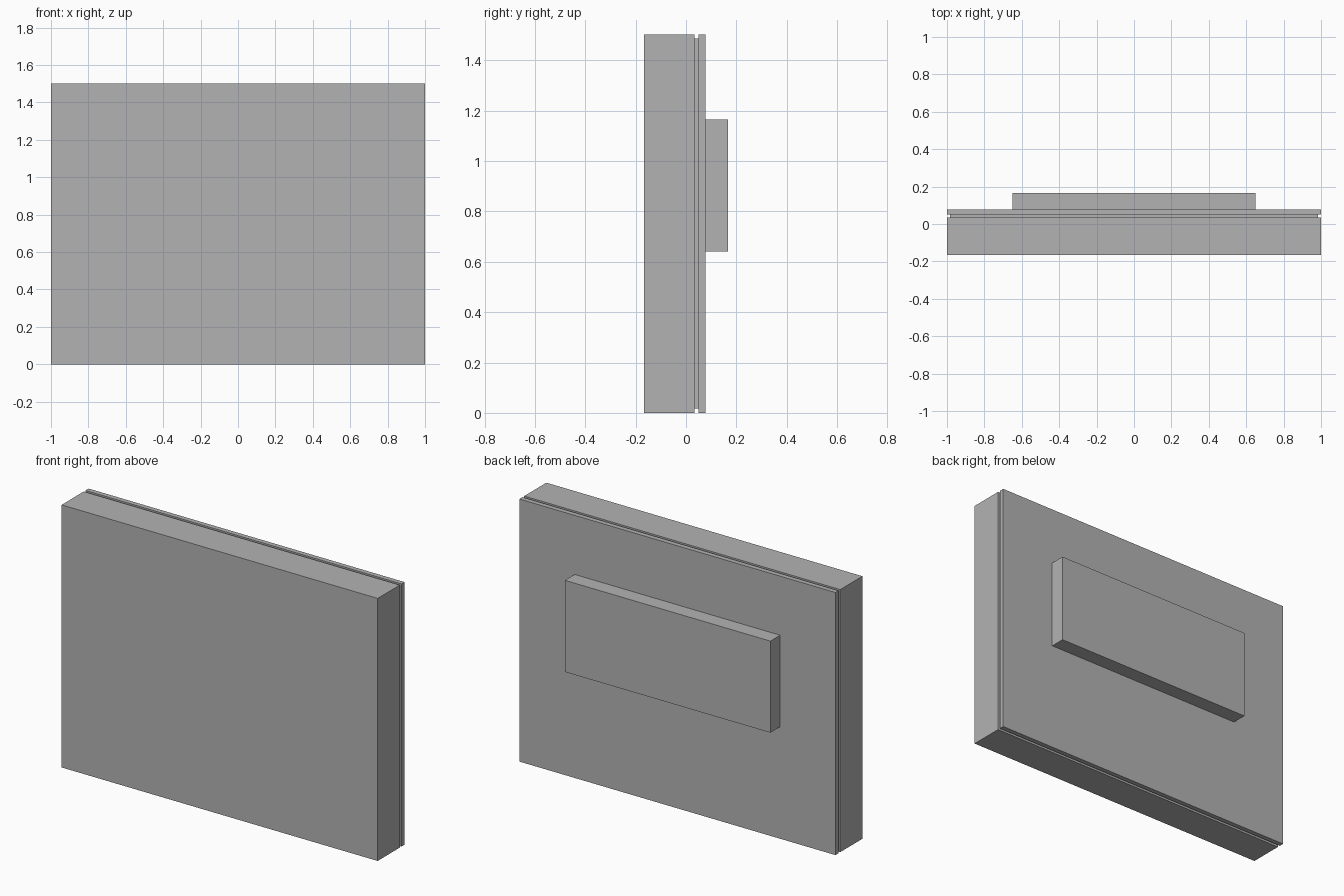
import bpy
import bmesh
from mathutils import Matrix, Vector

if "Cube" in bpy.data.objects:
    bpy.data.objects.remove(bpy.data.objects["Cube"])

grey = bpy.data.materials.new("plain grey")
grey.diffuse_color = (0.45, 0.45, 0.45, 1)
grey.use_nodes = True
grey.node_tree.nodes["Principled BSDF"].inputs["Base Color"].default_value = grey.diffuse_color


def box(name, half_x, y0, y1, z0, z1):
    """Box symmetric about x = 0, spanning the given y and z ranges."""
    mesh = bpy.data.meshes.new(name)
    bm = bmesh.new()
    size = Vector((2 * half_x, y1 - y0, z1 - z0))
    centre = Vector((0, (y0 + y1) / 2, (z0 + z1) / 2))
    bmesh.ops.create_cube(bm, size=1, matrix=Matrix.Translation(centre) @ Matrix.Diagonal(size).to_4x4())
    bm.to_mesh(mesh)
    bm.free()
    mesh.materials.append(grey)
    obj = bpy.data.objects.new(name, mesh)
    bpy.context.collection.objects.link(obj)


# Thick front slab
box("front_panel", 1.0, -0.166, 0.034, 0.0, 1.502)
# Slightly smaller layer that leaves a shadow gap round the edge
box("recessed_spacer", 0.985, 0.034, 0.05, 0.017, 1.486)
# Thin back plate
box("back_plate", 1.0, 0.05, 0.078, 0.0, 1.502)
# Housing on the back
box("rear_housing", 0.65, 0.078, 0.166, 0.64, 1.164)
